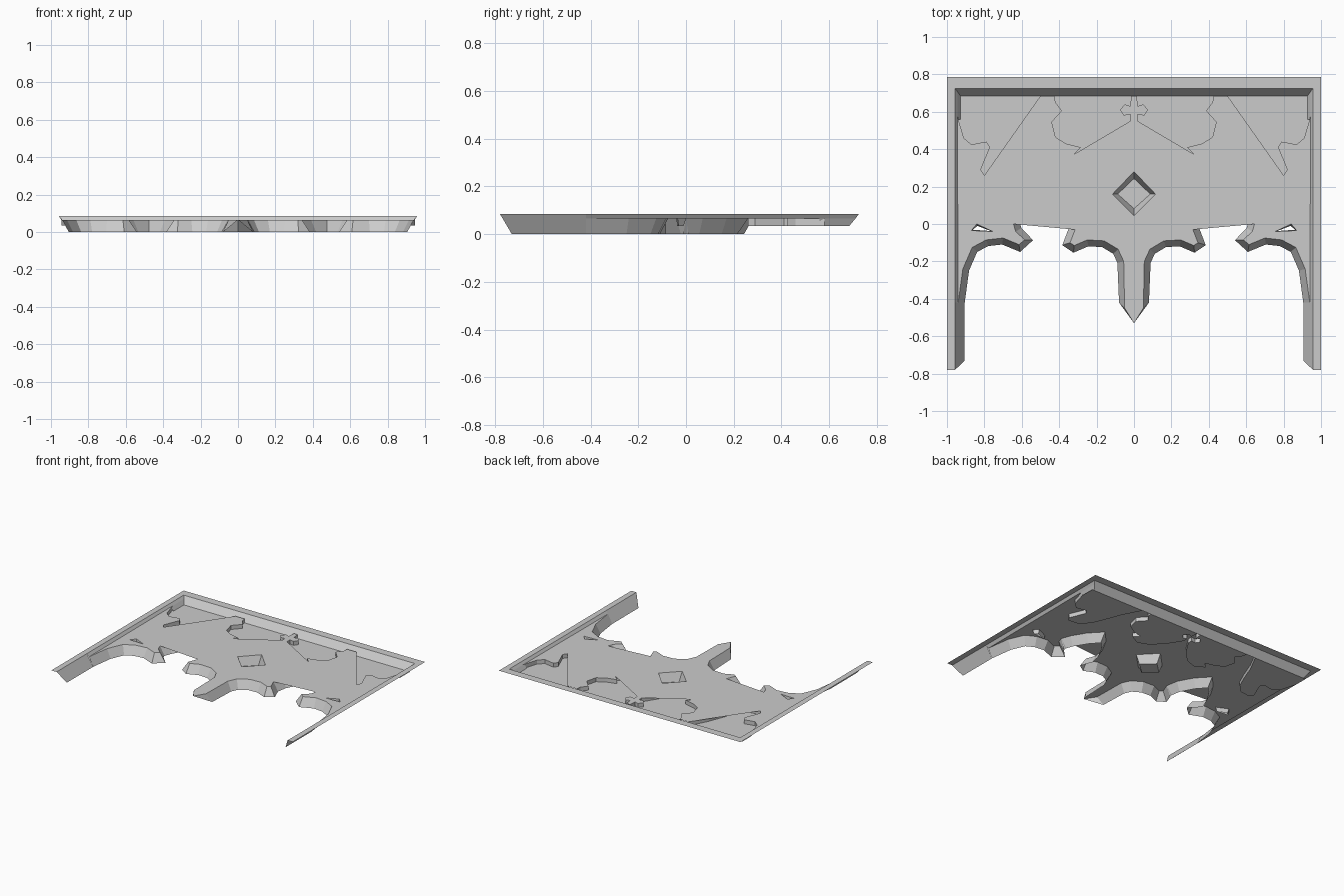
import bpy, bmesh
from mathutils import Vector

if "Cube" in bpy.data.objects:
    bpy.data.objects.remove(bpy.data.objects["Cube"])

TOP, FACE, FLOOR, BACK = 0.085, 0.065, 0.035, 0.0


def finish(name, bm):
    # Turn faces toward the viewer side, then mirror across x = 0
    bm.normal_update()
    for f in bm.faces:
        if f.normal.z < -1e-4:
            f.normal_flip()
    me = bpy.data.meshes.new(name)
    bm.to_mesh(me)
    bm.free()
    ob = bpy.data.objects.new(name, me)
    bpy.context.collection.objects.link(ob)
    m = ob.modifiers.new("mirror", 'MIRROR')
    m.use_clip = True
    m.merge_threshold = 0.0005


def sheet(name, loops, z):
    # Flat sheet bounded by an outline plus optional holes
    bm = bmesh.new()
    for loop in loops:
        vs = [bm.verts.new((x, y, z)) for x, y in loop]
        for a, b in zip(vs, vs[1:] + vs[:1]):
            bm.edges.new((a, b))
    bmesh.ops.triangle_fill(bm, edges=bm.edges[:], use_beauty=True, normal=(0, 0, 1))
    bmesh.ops.dissolve_limit(bm, angle_limit=0.01, verts=bm.verts[:], edges=bm.edges[:])
    bmesh.ops.triangulate(bm, faces=bm.faces[:])
    finish(name, bm)


def offset(path, d, closed=False):
    # Shift a path to its right-hand side
    pts = [Vector(p) for p in path]
    n, out = len(pts), []
    for i, p in enumerate(pts):
        a = pts[i - 1] if i or closed else None
        b = pts[(i + 1) % n] if i < n - 1 or closed else None
        ns = [Vector((t.y, -t.x)).normalized()
              for t in ([p - a] if a else []) + ([b - p] if b else [])]
        m = sum(ns, Vector((0, 0))).normalized()
        out.append(p + m * d / max(m.dot(ns[0]), 0.75))
    return out


def strip(name, a, b, za, zb, closed=False):
    # Ribbon of quads joining two paths at two heights
    bm = bmesh.new()
    va = [bm.verts.new((p[0], p[1], za)) for p in a]
    vb = [bm.verts.new((p[0], p[1], zb)) for p in b]
    n = len(va)
    for i in range(n if closed else n - 1):
        j = (i + 1) % n
        bm.faces.new((va[i], vb[i], vb[j], va[j]))
    finish(name, bm)


def quads(name, polys):
    bm = bmesh.new()
    for poly in polys:
        bm.faces.new([bm.verts.new(p) for p in poly])
    finish(name, bm)


# Arch edges: pendant side, hidden upper lobe, outer side
inner_arch = [(.05, -.45), (.055, -.2), (.085, -.135), (.16, -.09), (.25, -.085),
              (.32, -.115), (.342, -.1), (.315, -.03)]
lobe = [(.315, -.03), (.33, .06), (.39, .17), (.475, .26), (.56, .17), (.62, .07), (.645, 0)]
outer_arch = [(.645, 0), (.632, -.04), (.585, -.085), (.615, -.11), (.7, -.075),
              (.79, -.085), (.865, -.125), (.915, -.24), (.94, -.42)]

# Upper tracery edges, split where cusps hide behind the face
corner_edge = [(.945, .58), (.91, .46), (.87, .425), (.79, .44), (.77, .41),
               (.82, .29), (.8, .26)]
corner_lobe = [(.72, .27), (.66, .33), (.62, .42), (.57, .55)]
middle_edge = [(.425, .685), (.42, .65), (.385, .605), (.44, .545), (.42, .465),
               (.365, .43), (.285, .41), (.325, .37)]
middle_lobe = [(.25, .33), (.17, .36), (.09, .44)]
finial = [(.02, .55), (.02, .585), (.055, .58), (.075, .61), (.05, .64),
          (.02, .63), (.015, .685)]
diamond = [(0, .28), (.115, .16), (0, .045)]
slot = [(.755, -.04), (.84, .0), (.87, -.035)]

# Front face
face = ([(0, -.53)] + inner_arch + outer_arch + corner_edge + [(.5, .685)]
        + middle_edge + finial + [(0, .685)] + diamond)
sheet("front_face", [face, slot], FACE)

# Arch reveals sloping to the back
for name, path in (("inner_reveal", inner_arch), ("lobe_reveal", lobe),
                   ("outer_reveal", outer_arch)):
    back = offset(path, .034)
    if path is inner_arch:
        back[0] = Vector((.08, -.42))
    if path is outer_arch:
        back[-1] = Vector((.905, -.42))
    strip(name, path, back, FACE, BACK)
quads("pendant_tip", [[(0, -.53, FACE), (.05, -.45, FACE), (.08, -.42, BACK)]])

# Diamond recess and small slots
small_diamond = [(0, .243), (.087, .16), (0, .082)]
strip("diamond_reveal", diamond, small_diamond, FACE, BACK)
sheet("diamond_floor", [small_diamond], BACK)
strip("slot_reveal", slot, offset(slot, .008, True), FACE, FLOOR, True)

# Recessed tracery grounds with upright walls
corner = corner_edge + corner_lobe + [(.5, .685)]
middle = middle_edge + middle_lobe + finial
strip("corner_wall", corner, corner, FACE, FLOOR)
strip("middle_wall", middle, middle, FACE, FLOOR)
sheet("corner_ground", [corner + [(.945, .685)]], FLOOR)
sheet("middle_ground", [middle], FLOOR)

# Outer frame: flat rim, sloped inner sides and legs
quads("frame_rim", [
    [(.957, -.78, TOP), (1, -.78, TOP), (1, .785, TOP), (.957, .725, TOP)],
    [(0, .725, TOP), (.957, .725, TOP), (1, .785, TOP), (0, .785, TOP)]])
quads("frame_slope", [
    [(.957, -.42, TOP), (.957, .725, TOP), (.945, .71, FACE), (.94, -.42, FACE)],
    [(.945, .56, FACE), (.945, .71, FACE), (.928, .685, FLOOR), (.928, .56, FLOOR)],
    [(0, .725, TOP), (.957, .725, TOP), (.928, .685, FLOOR), (0, .685, FLOOR)]])
quads("leg_reveal", [
    [(.957, -.42, TOP), (.957, -.78, TOP), (.905, -.73, BACK), (.905, -.42, BACK)]])
